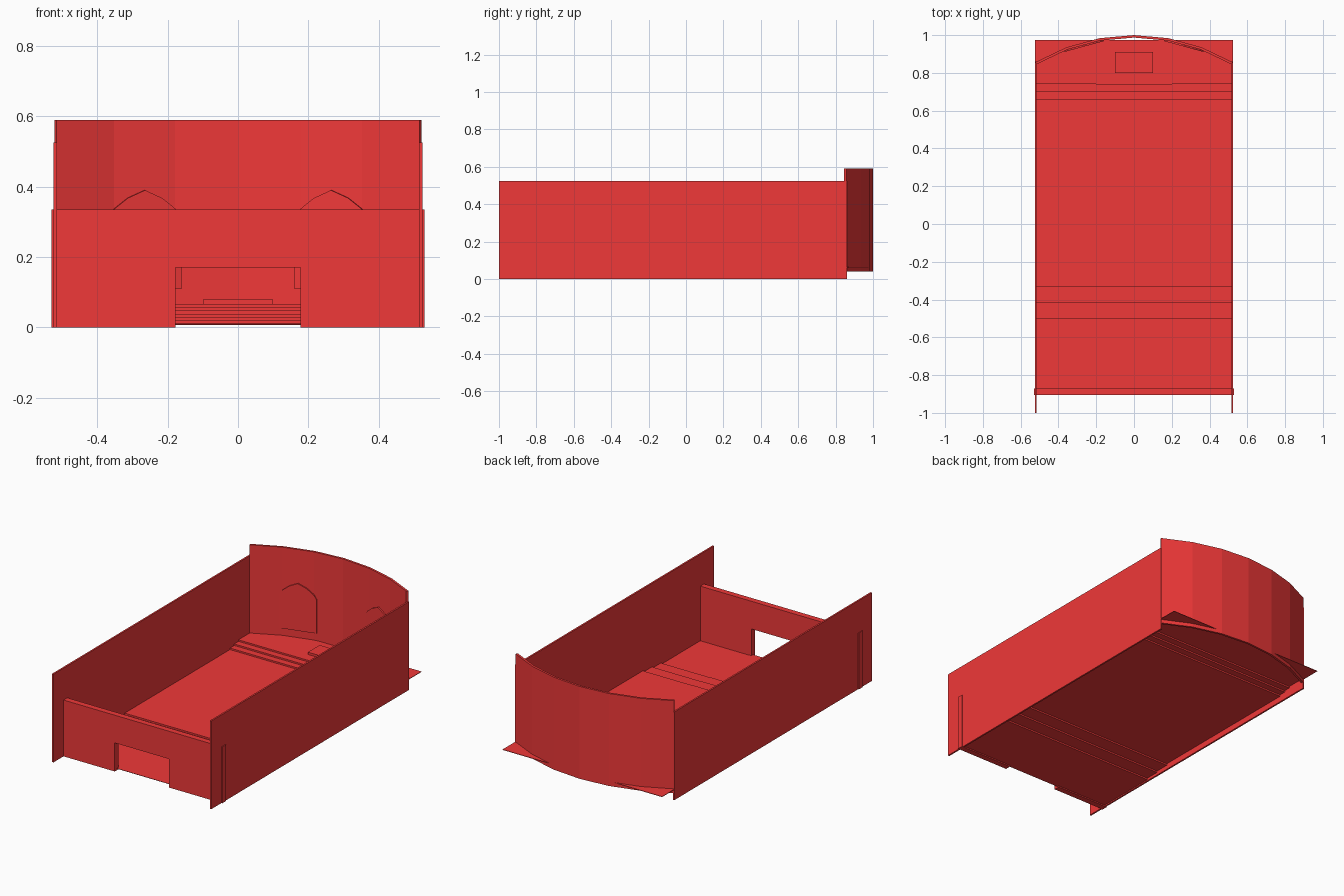
import bpy, bmesh, math
from mathutils import Matrix

if "Cube" in bpy.data.objects:
    bpy.data.objects.remove(bpy.data.objects["Cube"])

red = bpy.data.materials.new("red")
red.diffuse_color = (0.87, 0.04, 0.04, 1)
red.use_nodes = True
red.node_tree.nodes["Principled BSDF"].inputs["Base Color"].default_value = red.diffuse_color


def finish(name, bm):
    bmesh.ops.recalc_face_normals(bm, faces=bm.faces)
    me = bpy.data.meshes.new(name)
    bm.to_mesh(me)
    bm.free()
    me.materials.append(red)
    ob = bpy.data.objects.new(name, me)
    bpy.context.collection.objects.link(ob)
    return ob


def prism(name, outline, direction):
    """Extrude a closed 3D outline along a direction."""
    bm = bmesh.new()
    face = bm.faces.new([bm.verts.new(p) for p in outline])
    ext = bmesh.ops.extrude_face_region(bm, geom=[face])
    verts = [v for v in ext["geom"] if isinstance(v, bmesh.types.BMVert)]
    bmesh.ops.translate(bm, vec=direction, verts=verts)
    return finish(name, bm)


def box(name, x0, x1, y0, y1, z0, z1):
    return prism(name, [(x0, y0, z0), (x1, y0, z0), (x1, y1, z0), (x0, y1, z0)],
                 (0, 0, z1 - z0))


# Stepped floor profile in y, z: two flights of three steps
STEP = 0.0092
profile, z = [(-0.885, 0.01)], 0.01
for y_start, tread in ((-0.5, 0.085), (0.66, 0.04)):
    for i in range(3):
        y = y_start + i * tread
        profile.append((y, z))
        z += STEP
        profile.append((y, z))


def stepped_slab(name, half, y_end, top, bottom):
    """Thin sheet that follows the step profile."""
    pts = profile + [(y_end, z)]
    upper = [(-half, y - top, h + top) for y, h in pts]
    lower = [(-half, y + bottom, h - bottom) for y, h in reversed(pts)]
    upper[-1] = (-half, y_end, z + top)
    lower[0] = (-half, y_end, z - bottom)
    return prism(name, upper + lower, (2 * half, 0, 0))


stepped_slab("floor", 0.525, 0.975, 0, 0.003)
stepped_slab("aisle_runner", 0.2, 0.95, 0.001, 0)

# Low platform at the back
box("altar_platform", -0.1, 0.1, 0.80, 0.91, z - 0.002, 0.08)

# Side walls
for side, s in (("left", -1), ("right", 1)):
    xs = sorted((s * 0.515, s * 0.525))
    box(side + "_wall", xs[0], xs[1], -1.0, 0.86, 0, 0.525)

# Front wall with doorway
prism("front_wall",
      [(x, -0.905, h) for x, h in ((-0.53, 0), (-0.178, 0), (-0.178, 0.17), (0.178, 0.17),
                                   (0.178, 0), (0.53, 0), (0.53, 0.335), (-0.53, 0.335))],
      (0, 0.035, 0))

# Curved back wall made of flat facets
R, THICK = 1.023, 0.013
half_angle = math.asin(0.522 / R)
angles = [half_angle * (i / 3 - 1) for i in range(7)]


def arc(r):
    return [(r * math.sin(a), 1 - R + r * math.cos(a), 0.04) for a in angles]


prism("curved_back_wall", arc(R) + arc(R - THICK)[::-1], (0, 0, 0.55))

# Pointed window panels on the back wall, one each side
inner = arc(R - THICK)
shape = [(-0.107, 0.11), (0.107, 0.11), (0.107, 0.312), (0.09, 0.337), (0.05, 0.368),
         (0, 0.39), (-0.05, 0.368), (-0.09, 0.337), (-0.107, 0.312)]
for side, i in (("left", 1), ("right", 4)):
    a, b = inner[i], inner[i + 1]
    win = prism(side + "_arched_window", [(x, -0.008, h) for x, h in shape], (0, 0.012, 0))
    turn = math.atan2(b[1] - a[1], b[0] - a[0])
    mid_x, mid_y = (a[0] + b[0]) / 2, (a[1] + b[1]) / 2
    win.data.transform(Matrix.Translation((mid_x, mid_y, 0)) @ Matrix.Rotation(turn, 4, 'Z'))
